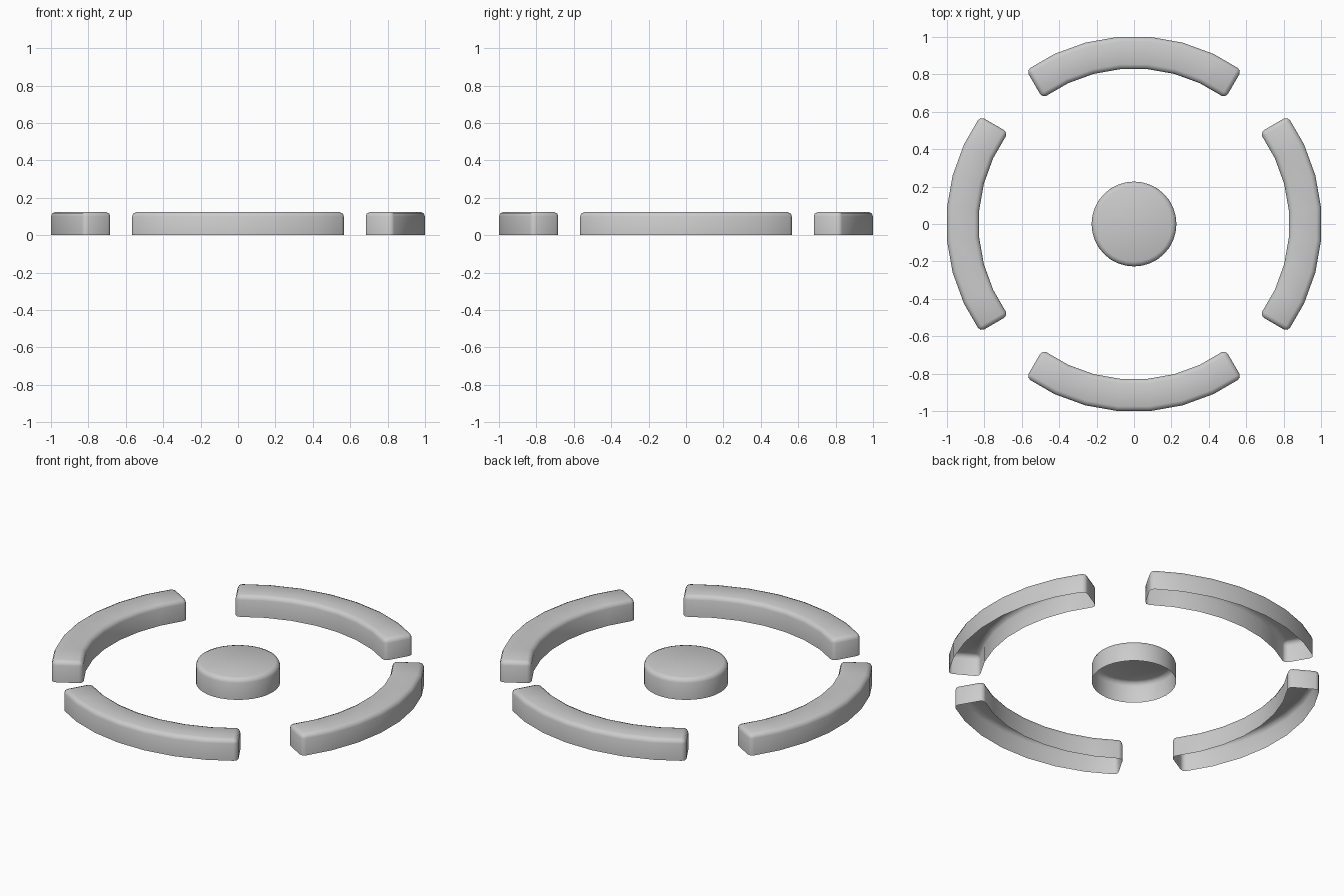
import bpy, bmesh
from math import sin, cos, radians

if "Cube" in bpy.data.objects:
    bpy.data.objects.remove(bpy.data.objects["Cube"])

HEIGHT = 0.125
RADIUS = 1 / cos(radians(5))   # outer corners; flats touch 1.0
WIDTH = 0.172
DISC_RADIUS = 0.227


def finish(bm, name, turn=0):
    """Make a smooth, round-edged object from a bmesh shell."""
    bmesh.ops.recalc_face_normals(bm, faces=bm.faces)
    # open shells: make sure the top faces up
    top = max(bm.faces, key=lambda f: f.calc_center_median().z)
    if top.normal.z < 0:
        bmesh.ops.reverse_faces(bm, faces=bm.faces)
    for f in bm.faces:
        f.smooth = True
    mesh = bpy.data.meshes.new(name)
    bm.to_mesh(mesh)
    bm.free()
    obj = bpy.data.objects.new(name, mesh)
    bpy.context.collection.objects.link(obj)
    obj.rotation_euler.z = radians(turn)
    bevel = obj.modifiers.new("rounded_edges", 'BEVEL')
    bevel.width = 0.025
    bevel.segments = 2
    bevel.limit_method = 'ANGLE'
    bevel.angle_limit = radians(30)
    return obj


def arc_segment(name, turn):
    """Seven-sided curved bar, open underneath."""
    bm = bmesh.new()
    rows = []
    for i in range(8):
        a = radians(-35 + 10 * i)
        ox, oy = RADIUS * cos(a), RADIUS * sin(a)
        # end caps stand square to the last straight piece
        end = i in (0, 7)
        n = radians(-30 if i == 0 else 30) if end else a
        t = WIDTH if end else WIDTH / cos(radians(5))
        ix, iy = ox - t * cos(n), oy - t * sin(n)
        rows.append([bm.verts.new(p) for p in (
            (ox, oy, 0), (ox, oy, HEIGHT), (ix, iy, HEIGHT), (ix, iy, 0))])
    for r, s in zip(rows, rows[1:]):
        for k in range(3):
            bm.faces.new((r[k], s[k], s[k + 1], r[k + 1]))
    bm.faces.new(rows[0])
    bm.faces.new(rows[-1])
    return finish(bm, name, turn)


# Four ring segments
for label, turn in (("right", 0), ("back", 90), ("left", 180), ("front", 270)):
    arc_segment(label + "_ring_segment", turn)

# Central disc, open underneath
bm = bmesh.new()
bmesh.ops.create_circle(bm, cap_ends=True, segments=32, radius=DISC_RADIUS)
rim = bm.edges[:]
bmesh.ops.translate(bm, verts=bm.verts, vec=(0, 0, HEIGHT))
wall = bmesh.ops.extrude_edge_only(bm, edges=rim)
bmesh.ops.translate(bm, vec=(0, 0, -HEIGHT),
                    verts=[v for v in wall["geom"] if isinstance(v, bmesh.types.BMVert)])
finish(bm, "centre_disc")
